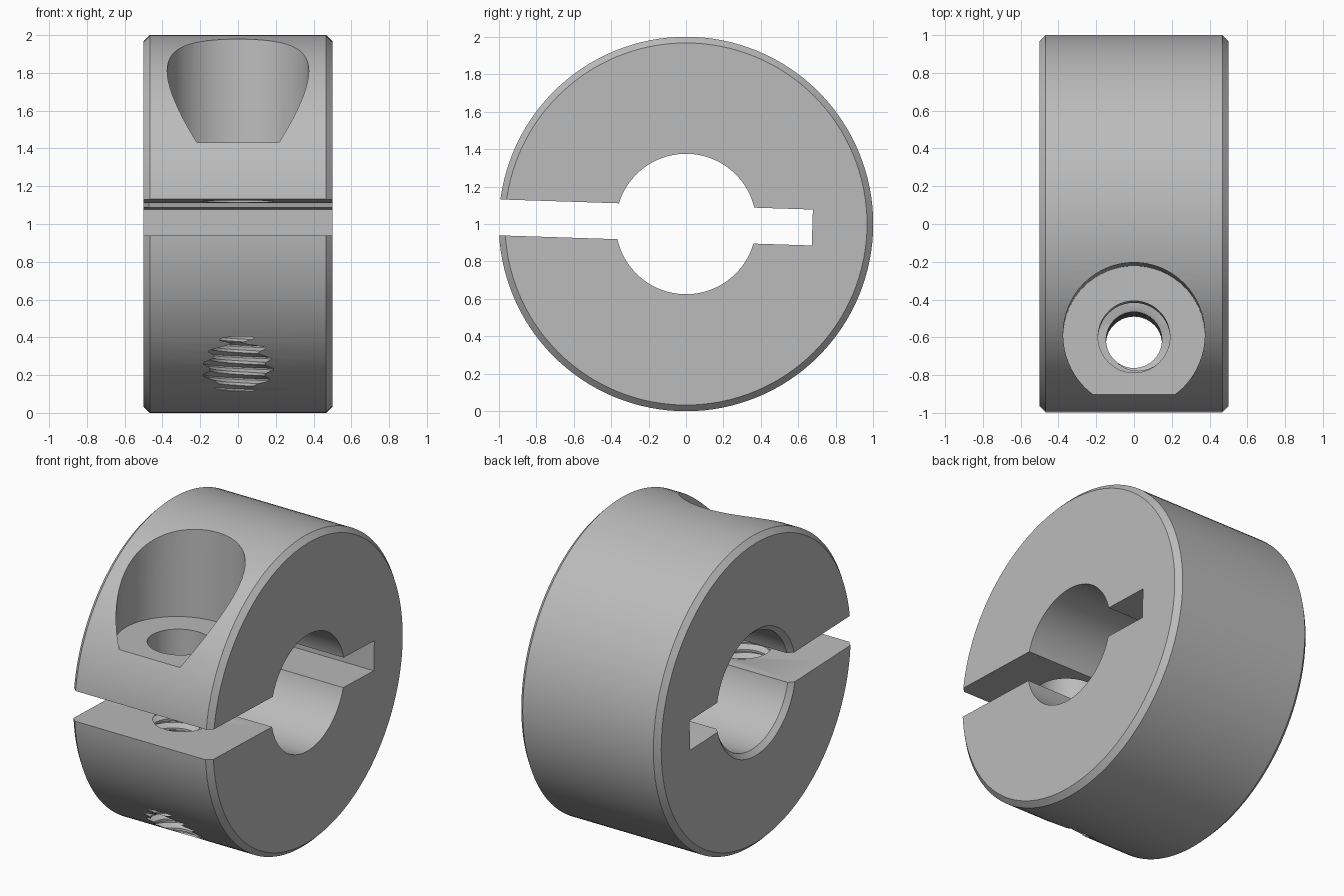
import bpy, bmesh, math
from mathutils import Vector

cube = bpy.data.objects.get("Cube")
if cube:
    bpy.data.objects.remove(cube, do_unlink=True)

CENTRE = Vector((0, 0, 1))
TILT = -math.radians(1.85)      # clamp features lean slightly round the axis
SCREW_Y = -0.61

steel = bpy.data.materials.new("grey steel")
steel.use_nodes = True
GREY = (0.5, 0.5, 0.5, 1)
steel.diffuse_color = GREY
steel.node_tree.nodes["Principled BSDF"].inputs["Base Color"].default_value = GREY


def make_object(name, bm):
    bmesh.ops.recalc_face_normals(bm, faces=bm.faces)
    mesh = bpy.data.meshes.new(name)
    bm.to_mesh(mesh)
    bm.free()
    obj = bpy.data.objects.new(name, mesh)
    bpy.context.collection.objects.link(obj)
    obj.location = CENTRE
    mesh.materials.append(steel)
    return obj


def ring_body(name, profile, segments):
    """Revolve a closed (x, radius) outline round the x axis."""
    bm = bmesh.new()
    rings = []
    for i in range(segments):
        a = math.tau * i / segments
        rings.append([bm.verts.new((x, r * math.cos(a), r * math.sin(a))) for x, r in profile])
    n = len(profile)
    for i in range(segments):
        here, after = rings[i], rings[(i + 1) % segments]
        for k in range(n):
            j = (k + 1) % n
            bm.faces.new((here[k], here[j], after[j], after[k]))
    return make_object(name, bm)


def box_cutter(name, size, centre):
    bm = bmesh.new()
    bmesh.ops.create_cube(bm, size=1)
    bmesh.ops.scale(bm, vec=size, verts=bm.verts)
    bmesh.ops.translate(bm, vec=centre, verts=bm.verts)
    return make_object(name, bm)


def round_cutter(name, radius, bottom, top):
    bm = bmesh.new()
    bmesh.ops.create_cone(bm, cap_ends=True, segments=64, radius1=radius, radius2=radius,
                          depth=top - bottom)
    bmesh.ops.translate(bm, vec=(0, SCREW_Y, (top + bottom) / 2), verts=bm.verts)
    return make_object(name, bm)


def thread_cutter(name, minor, major, pitch, bottom, turns, segments=40):
    """Right-handed helical screw form, closed with a fan at each end."""
    form = [(0, minor), (0.25, minor), (0.56, major), (0.69, major)]
    m = len(form)
    bm = bmesh.new()
    rows = []
    for k in range(turns * m + 1):
        offset, r = form[k % m]
        z = bottom + pitch * (k // m + offset)
        rows.append([bm.verts.new((r * math.cos(math.tau * j / segments),
                                   SCREW_Y + r * math.sin(math.tau * j / segments),
                                   z + pitch * j / segments)) for j in range(segments)])
    last = len(rows) - 1
    # the end of each row runs on into the row one pitch higher
    tail = [bm.verts.new((form[k % m][1], SCREW_Y,
                          bottom + pitch * (k // m + form[k % m][0] + 1)))
            for k in range(last - m + 1, last + 1)]
    starts = [row[0] for row in rows] + tail

    def vert(k, j):
        return rows[k][j] if j < segments else starts[k + m]

    for k in range(last):
        for j in range(segments):
            bm.faces.new((vert(k, j), vert(k, j + 1), vert(k + 1, j + 1), vert(k + 1, j)))
    for k, z in ((0, bottom), (last, bottom + pitch * (turns + 1))):
        hub = bm.verts.new((0, SCREW_Y, z))
        loop = [vert(k, j) for j in range(segments)] + [starts[i] for i in range(k + m, k, -1)]
        for a, b in zip(loop, loop[1:] + loop[:1]):
            bm.faces.new((hub, a, b))
    return make_object(name, bm)


# Chamfered collar with a plain bore, eased at one end
collar = ring_body("clamp_collar", [
    (-0.5, 0.405), (-0.5, 0.967), (-0.467, 1), (0.467, 1),
    (0.5, 0.967), (0.5, 0.375), (-0.47, 0.375)], 128)

# Clamping slot, screw head pocket, clearance hole and tapped hole
cutters = [
    box_cutter("slot_cutter", (2, 2.175, 0.192), (0, -0.4125, 0.003)),
    round_cutter("head_pocket_cutter", 0.375, 0.402, 1.3),
    round_cutter("clearance_hole_cutter", 0.19, 0.0, 0.7),
    thread_cutter("thread_cutter", 0.148, 0.188, 0.058, -1.0, 16),
]
bpy.context.view_layer.objects.active = collar
for cutter in cutters:
    cutter.rotation_euler.x = TILT
    cutter.hide_render = True
    mod = collar.modifiers.new(cutter.name, 'BOOLEAN')
    mod.operation = 'DIFFERENCE'
    mod.solver = 'EXACT'
    mod.object = cutter
    bpy.context.view_layer.update()
    bpy.ops.object.modifier_apply(modifier=mod.name)
for cutter in cutters:
    bpy.data.objects.remove(cutter, do_unlink=True)

bpy.ops.object.select_all(action='DESELECT')
collar.select_set(True)
bpy.ops.object.shade_smooth_by_angle(angle=math.radians(25))
